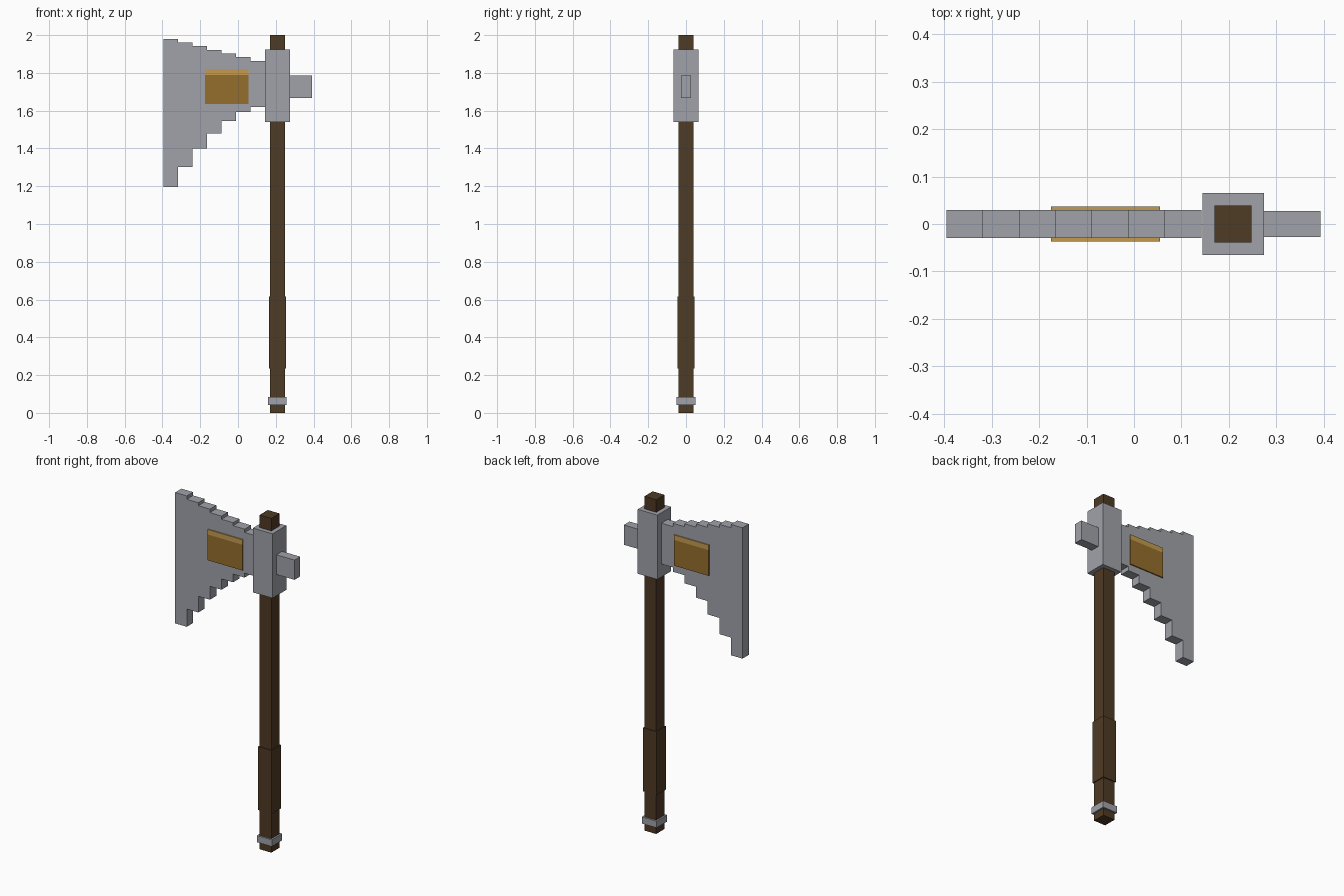
import bpy
import bmesh

cube = bpy.data.objects.get("Cube")
if cube:
    bpy.data.objects.remove(cube, do_unlink=True)


def material(name, rgb):
    mat = bpy.data.materials.new(name)
    mat.use_nodes = True
    mat.diffuse_color = (*rgb, 1)
    mat.node_tree.nodes["Principled BSDF"].inputs["Base Color"].default_value = (*rgb, 1)
    return mat


steel = material("steel grey", (0.35, 0.365, 0.40))
wood = material("dark brown wood", (0.078, 0.043, 0.018))
gold = material("dark gold", (0.30, 0.155, 0.025))
bright_gold = material("light gold", (0.56, 0.33, 0.08))


def prism(name, outline, half_depth, mat, y=0):
    """Extrude an outline in the xz plane symmetrically about y."""
    bm = bmesh.new()
    face = bm.faces.new([bm.verts.new((x, y - half_depth, z)) for x, z in outline])
    new = bmesh.ops.extrude_face_region(bm, geom=[face])["geom"]
    verts = [v for v in new if isinstance(v, bmesh.types.BMVert)]
    bmesh.ops.translate(bm, verts=verts, vec=(0, 2 * half_depth, 0))
    bmesh.ops.recalc_face_normals(bm, faces=bm.faces)
    mesh = bpy.data.meshes.new(name)
    bm.to_mesh(mesh)
    bm.free()
    mesh.materials.append(mat)
    obj = bpy.data.objects.new(name, mesh)
    bpy.context.scene.collection.objects.link(obj)
    return obj


def box(name, x0, x1, z0, z1, half_depth, mat, y=0):
    return prism(name, [(x0, z0), (x1, z0), (x1, z1), (x0, z1)], half_depth, mat, y)


# Shaft with grip and end band
AXIS = 0.209


def post(name, half, z0, z1, mat):
    box(name, AXIS - half, AXIS + half, z0, z1, half, mat)


post("shaft", 0.039, 0, 2, wood)
post("grip", 0.0445, 0.235, 0.615, wood)
post("end_band", 0.049, 0.043, 0.083, steel)

# Socket block and rear hammer stub
post("socket", 0.065, 1.54, 1.925, steel)
box("hammer_stub", 0.27, 0.393, 1.667, 1.785, 0.027, steel)

# Stepped blade: one profile with regular steps from cutting edge to socket
LEFT, STEP = -0.395, 0.0767
tops = [1.98, 1.96, 1.942, 1.921, 1.902, 1.884, 1.864]
bottoms = [1.197, 1.303, 1.40, 1.48, 1.545, 1.594, 1.62]


def stairs(levels):
    return [(LEFT + (i + k) * STEP, z) for i, z in enumerate(levels) for k in (0, 1)]


prism("blade", stairs(bottoms) + stairs(tops)[::-1], 0.03, steel)

# Gold inlay on both blade faces, with a bright upper strip
for side, y in (("front", -0.033), ("back", 0.033)):
    box(side + "_inlay", -0.175, 0.055, 1.636, 1.79, 0.0035, gold, y)
    box(side + "_inlay_strip", -0.175, 0.055, 1.79, 1.82, 0.0035, bright_gold, y)
